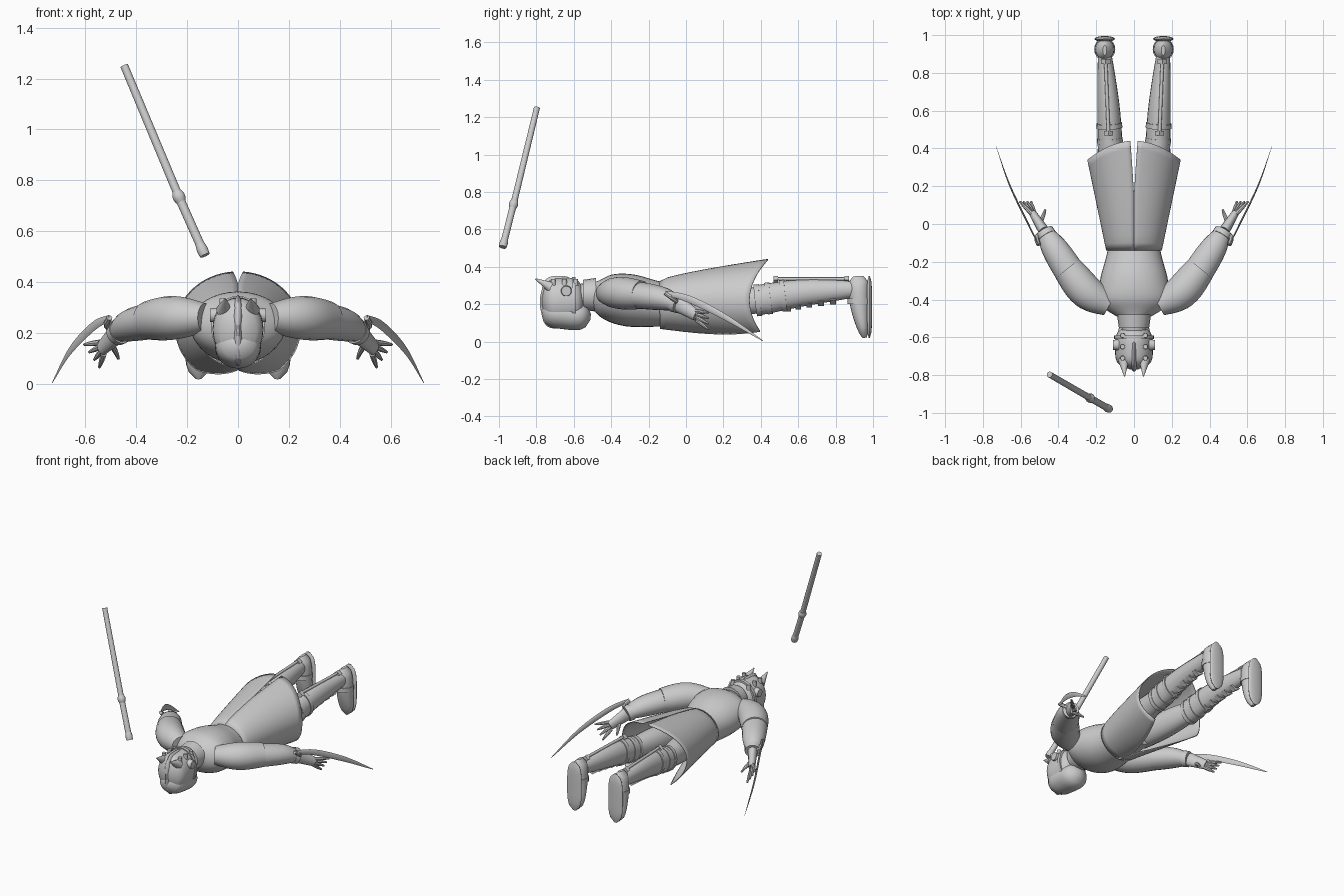
import bpy
import math
from mathutils import Vector

default_cube = bpy.data.objects.get("Cube")
if default_cube:
    bpy.data.objects.remove(default_cube, do_unlink=True)

grey = bpy.data.materials.new("plain_grey")
grey.use_nodes = True
grey.diffuse_color = (.6, .6, .6, 1)
grey.node_tree.nodes["Principled BSDF"].inputs["Base Color"].default_value = grey.diffuse_color
parts = []
up_axis, depth_axis = Vector((0, 0, 1)), Vector((0, 1, 0))


def mix(start, end, t):
    return start + (end - start) * t


def spline(keys, t):
    """Smooth curve through evenly spaced keys, which are numbers or vectors."""
    padded = [keys[0] * 2 - keys[1], *keys, keys[-1] * 2 - keys[-2]]
    index = min(int(t * (len(keys) - 1)), len(keys) - 2)
    f = t * (len(keys) - 1) - index
    before, start, end, after = padded[index:index + 4]
    slope_in, slope_out = (end - before) / 2, (after - start) / 2
    ease = f * f * (3 - 2 * f)
    return mix(start, end, ease) + slope_in * (f * (1 - f) ** 2) - slope_out * (f * f * (1 - f))


def taper(start, end, swell=0, flat=1):
    """Size rule: radius runs from start to end and swells in the middle."""
    def size(t):
        radius = mix(start, end, t) + swell * math.sin(math.pi * t)
        return radius, radius * flat
    return size


def domed(width, height):
    """Size rule: full in the middle and rounded off at both ends."""
    def size(t):
        dome = max(.2, math.sqrt(1 - abs(2 * t - 1) ** 4))
        return width * dome, height * dome
    return size


def make(name, verts, faces, mirror):
    mesh = bpy.data.meshes.new(name)
    mesh.from_pydata([tuple(v) for v in verts], [], faces)
    mesh.materials.append(grey)
    obj = bpy.data.objects.new(name, mesh)
    bpy.context.collection.objects.link(obj)
    if mirror:
        obj.modifiers.new("Mirror", "MIRROR").use_mirror_merge = False
    parts.append(obj)
    return obj


def loft(name, path, size, mirror=True, steps=12, sides=20, up_hint=up_axis):
    """Sweep an ellipse along a smooth path; size gives its two radii."""
    keys = [Vector(p) for p in path]
    centres = [spline(keys, i / steps) for i in range(steps + 1)]
    verts, faces = [], []
    for i, centre in enumerate(centres):
        tangent = centres[min(i + 1, steps)] - centres[max(i - 1, 0)]
        side = tangent.cross(up_hint).normalized()
        rise = side.cross(tangent).normalized()
        wide, high = size(i / steps)
        for k in range(sides):
            angle = math.tau * k / sides
            verts.append(centre + side * wide * math.cos(angle) + rise * high * math.sin(angle))
    for i in range(steps):
        low, high = i * sides, (i + 1) * sides
        for k in range(sides):
            n = (k + 1) % sides
            faces.append((low + k, low + n, high + n, high + k))
    last = steps * sides
    faces += [tuple(reversed(range(sides))), tuple(range(last, last + sides))]
    return make(name, verts, faces, mirror)


def block(name, centre, size):
    """Short square bar lying along y."""
    half = Vector((0, size.y / 2, 0))
    square = taper(size.x * .7, size.x * .7, flat=size.z / size.x)
    obj = loft(name, [centre - half, centre + half], square, steps=1, sides=4)
    return obj


# Torso, neck and collar
body_widths, body_heights = (.07, .18, .18, .14, .12), (.06, .12, .14, .12, .1)
loft("torso", [(0, -.5, .26), (0, -.42, .24), (0, -.3, .22), (0, -.14, .2), (0, .05, .2)],
     lambda t: (spline(body_widths, t), spline(body_heights, t)), mirror=False, steps=24, sides=32)
loft("neck", [(0, -.62, .24), (0, -.48, .25)], taper(.06, .07), mirror=False)
loft("collar", [(0, -.55, .25), (0, -.48, .25)], taper(.08, .09), mirror=False, steps=2)

# Long coat skirt: half shell with a back slit and an open front
rows, columns = 14, 24
coat_verts, coat_faces = [], []
for row in range(rows + 1):
    t = row / rows
    slit = .16 * max(0, t - .5)
    opening = .9 * max(0, t - .2)
    for column in range(columns + 1):
        angle = mix(math.pi / 2 - slit, opening - math.pi / 2, column / columns)
        low = mix(.07, 0, t)
        high = .32 + .06 * math.sqrt(t) + .06 * t
        length = .48 + .1 * math.sin(angle) ** 2
        coat_verts.append((mix(.145, .245, t) * math.cos(angle), t * length - .14,
                           mix(low, high, (1 + math.sin(angle)) / 2)))
for row in range(rows):
    for column in range(columns):
        corner = row * (columns + 1) + column
        beyond = corner + columns + 1
        coat_faces.append((corner, corner + 1, beyond + 1, beyond))
coat = make("coat_skirt", coat_verts, coat_faces, True)
cloth = coat.modifiers.new("Thickness", "SOLIDIFY")
cloth.thickness, cloth.offset = .005, 0

# Helmet, face plate, crest and horns
loft("helmet", [(0, -.77, .21), (0, -.54, .22)], domed(.1, .125), mirror=False, sides=32)
loft("face_plate", [(0, -.77, .16), (0, -.51, .13)], domed(.09, .08), mirror=False, sides=32)
loft("crest", [(0, -.78, .21), (0, -.58, .21)], domed(.025, .14), mirror=False)
loft("helmet_strap", [(0, -.61, .22), (0, -.59, .22)], taper(.105, .105, flat=1.2), mirror=False, steps=1, sides=32)
loft("horn", [(.055, -.72, .29), (.05, -.805, .335)], taper(.03, .003), steps=1)
loft("ear_disc", [(.08, -.64, .27), (.11, -.64, .27)], taper(.03, .026), steps=1)
for y in (-.59, -.65, -.71):
    loft("rear_stud", [(.06, y, .3), (.06, y, .335)], taper(.014, .012), steps=1, up_hint=depth_axis)

# Arms: cap sleeve, forearm and cuff
wrist = Vector((.475, -.04, .2))
forearm = [Vector((.33, -.27, .25)), Vector((.42, -.13, .23)), wrist]
loft("sleeve", [(.13, -.43, .26), (.25, -.36, .26), (.35, -.24, .25)], taper(.06, .08, swell=.02, flat=.95))
loft("forearm", forearm, taper(.08, .04, swell=.01, flat=.9))
loft("cuff", [spline(forearm, .85), wrist], taper(.052, .05), steps=1)

# Hand: palm, fanned fingers and thumb
knuckles = Vector((.535, .055, .14))
loft("palm", [wrist, wrist.lerp(knuckles, .5), knuckles], taper(.03, .02, flat=1.5), sides=14)
for finger in range(4):
    tip = Vector((.605 - .02 * finger, .12, .155 - .03 * finger))
    base = knuckles + Vector((-.005, 0, -.015)) * (finger - 1.5)
    loft("finger", [base, tip], taper(.012, .005, swell=.002), steps=4, sides=8)
loft("thumb", [(.5, 0, .16), (.48, .045, .125), (.47, .075, .1)], taper(.014, .006), steps=4, sides=8)

# Curved arm blade and its bracket
blade_root = Vector((.505, -.11, .26))
loft("arm_blade", [blade_root, (.57, .02, .225), (.66, .21, .13), (.73, .41, .005)],
     taper(.003, .0005, swell=.003, flat=4), steps=16, sides=8)
loft("blade_bracket", [blade_root, (.515, -.07, .23), wrist], taper(.012, .014), steps=6, sides=8)

# Legs and tall boots with bands
hip, knee, ankle = Vector((.07, -.02, .2)), Vector((.125, .38, .22)), Vector((.155, .9, .28))
boot = [knee, Vector((.135, .62, .26)), ankle]
loft("thigh", [hip, knee], taper(.07, .06, swell=.01, flat=1.15))
loft("boot_leg", boot, taper(.066, .036, swell=.008, flat=1.22))
for t in (.01, .13, .3):
    centre, reach = spline(boot, t), (ankle - knee) * .025
    loft("boot_band", [centre - reach, centre + reach], taper(.068, .068, flat=1.25), steps=1)

# Shin buckles in front, rod with mounts behind
for buckle in range(5):
    t = mix(.35, .8, buckle / 4)
    block("shin_buckle", spline(boot, t) - up_axis * mix(.075, .045, t), Vector((.05, .03, .035)))
rod_top, rod_heel = Vector((.135, .48, .335)), Vector((.15, .86, .335))
loft("calf_rod", [rod_top, rod_heel], taper(.009, .009), steps=1)
for mount in (rod_top, rod_heel):
    block("rod_mount", mount - up_axis * .005, Vector((.035, .025, .03)))

# Feet point down, with flat soles facing back
heel_z, toe_z, sole_y = .35, .02, .98
foot_path = [(ankle.x, sole_y - depth, mix(heel_z, toe_z, t))
             for t, depth in ((0, .06), (.5, .05), (1, .025))]
foot_size = domed(.053, 1)
loft("foot", foot_path, lambda t: (foot_size(t)[0], spline((.06, .05, .025), t) * foot_size(t)[1] ** .5),
     up_hint=depth_axis)
loft("sole", [(ankle.x, sole_y, heel_z), (ankle.x, sole_y, toe_z)], domed(.054, .015), up_hint=depth_axis)
loft("instep_strap", [(ankle.x, .925, .23), (ankle.x, .925, .2)], taper(.056, .056, flat=1.1),
     steps=1, up_hint=depth_axis)

# Floating staff with collar and grip
staff_top, joint, staff_end = Vector((-.447, -.797, 1.25)), Vector((-.23, -.923, .73)), Vector((-.13, -.98, .505))
loft("staff_shaft", [joint, staff_top], taper(.017, .016), mirror=False, steps=1)
loft("staff_collar", [joint.lerp(staff_top, .05), joint.lerp(staff_end, .07)],
     taper(.018, .018, swell=.007), mirror=False, steps=6)
loft("staff_grip", [joint, staff_end], taper(.018, .018), mirror=False, steps=1)
loft("staff_pommel", [joint.lerp(staff_end, .8), staff_end], taper(.018, .02, swell=.003), mirror=False, steps=6)

# Smooth shading with sharp edges kept
bpy.ops.object.select_all(action="DESELECT")
for obj in parts:
    obj.select_set(True)
bpy.context.view_layer.objects.active = coat
bpy.ops.object.shade_smooth_by_angle(angle=math.radians(40))
